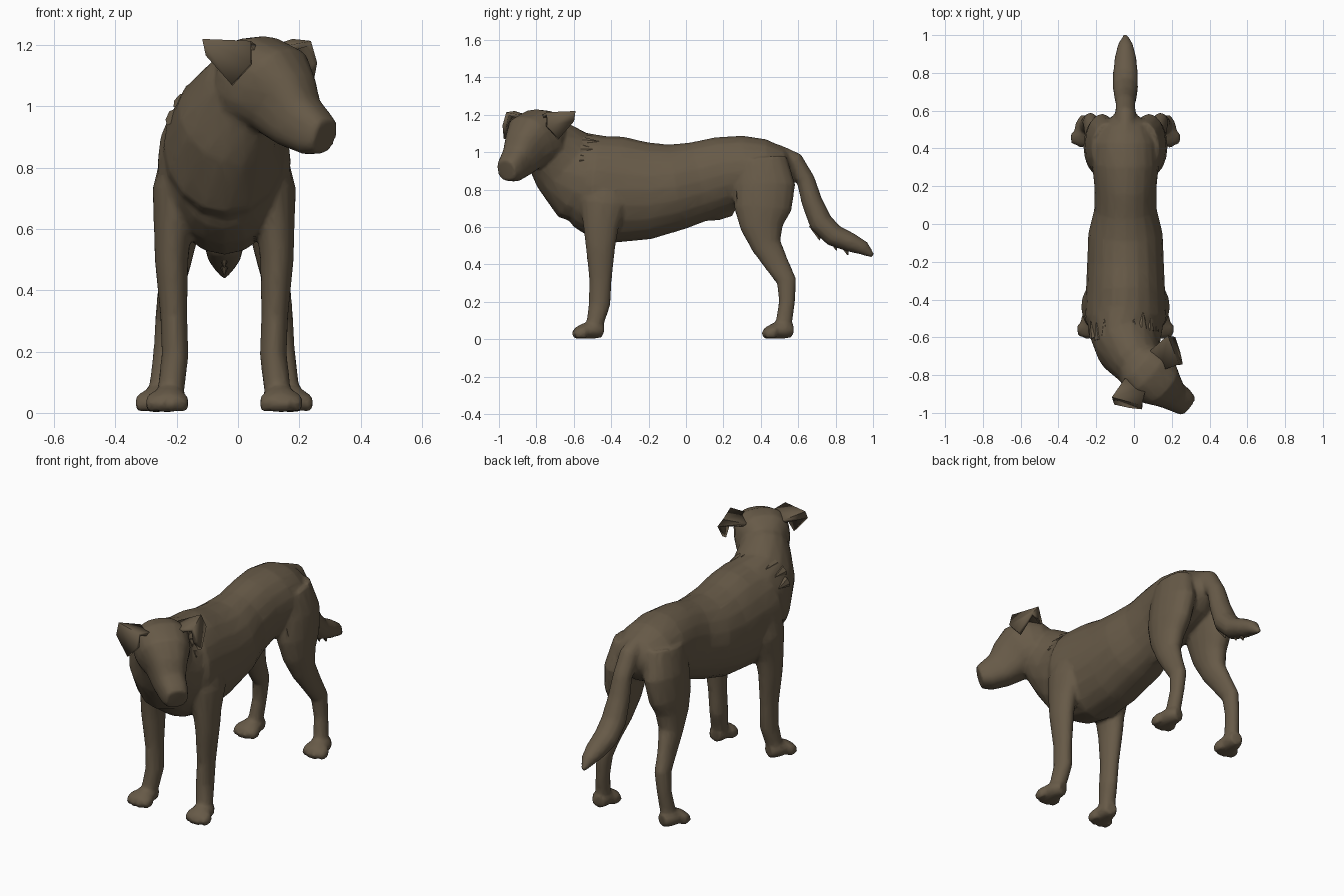
import bpy, bmesh, math, random
from mathutils import Vector

random.seed(4)
CX = -0.045                     # middle plane of the trunk
fur = bpy.data.materials.new("brown fur")
fur.diffuse_color = (0.135, 0.102, 0.064, 1)


def loft(bm, stations, ref, n=16, power=1.0):
    """Closed tube through (x, y, z, half width, half depth) stations; power < 1 is boxier."""
    def bend(v):
        return math.copysign(abs(v) ** power, v)
    pts = [Vector(s[:3]) for s in stations]
    rings = []
    for i, s in enumerate(stations):
        t = (pts[min(i + 1, len(pts) - 1)] - pts[max(i - 1, 0)]).normalized()
        side = t.cross(Vector(ref)).normalized()
        up = side.cross(t)
        rings.append([bm.verts.new(pts[i] + side * s[3] * bend(math.cos(a)) + up * s[4] * bend(math.sin(a)))
                      for a in (2 * math.pi * k / n for k in range(n))])
    for a, b in zip(rings, rings[1:]):
        for k in range(n):
            bm.faces.new((a[k], a[(k + 1) % n], b[(k + 1) % n], b[k]))
    bm.faces.new(rings[0][::-1])
    bm.faces.new(rings[-1])


def finish(name, bm):
    bmesh.ops.recalc_face_normals(bm, faces=bm.faces)
    me = bpy.data.meshes.new(name)
    bm.to_mesh(me)
    bm.free()
    me.materials.append(fur)
    ob = bpy.data.objects.new(name, me)
    bpy.context.collection.objects.link(ob)
    return ob


def smooth(ob, angle=40):
    bpy.ops.object.select_all(action='DESELECT')
    ob.select_set(True)
    bpy.context.view_layer.objects.active = ob
    bpy.ops.object.shade_smooth_by_angle(angle=math.radians(angle))


def fuse(ob, voxel, rounds, ratio):
    m = ob.modifiers.new("fuse", 'REMESH')
    m.mode, m.voxel_size, m.use_smooth_shade = 'VOXEL', voxel, True
    m = ob.modifiers.new("soften", 'SMOOTH')
    m.iterations, m.factor = rounds, 0.5
    m = ob.modifiers.new("reduce", 'DECIMATE')
    m.ratio = ratio


bm = bmesh.new()

# trunk: y, top, bottom, half width
trunk = [(-0.66, 0.96, 0.68, 0.10), (-0.60, 1.04, 0.60, 0.17), (-0.50, 1.09, 0.55, 0.218),
         (-0.36, 1.085, 0.515, 0.21), (-0.2, 1.055, 0.535, 0.203), (-0.05, 1.045, 0.585, 0.197),
         (0.08, 1.06, 0.635, 0.165), (0.2, 1.085, 0.68, 0.165), (0.32, 1.09, 0.71, 0.178),
         (0.43, 1.07, 0.74, 0.17), (0.52, 1.025, 0.78, 0.13), (0.58, 0.96, 0.84, 0.06)]
loft(bm, [(CX, y, (t + b) / 2, w, (t - b) / 2) for y, t, b, w in trunk], (0, 0, 1), 20)

# neck turning towards the head
loft(bm, [(CX, -0.42, 0.82, 0.21, 0.24), (CX, -0.56, 0.87, 0.198, 0.25),
          (-0.03, -0.66, 0.955, 0.168, 0.20), (0.02, -0.74, 1.04, 0.135, 0.16),
          (0.06, -0.79, 1.07, 0.12, 0.13)], (0, 0, 1))

# head and muzzle
loft(bm, [(-0.02, -0.71, 1.10, 0.085, 0.085), (0.015, -0.74, 1.095, 0.13, 0.13),
          (0.06, -0.78, 1.085, 0.148, 0.15), (0.115, -0.83, 1.06, 0.136, 0.15),
          (0.15, -0.86, 1.01, 0.106, 0.128), (0.195, -0.90, 0.952, 0.084, 0.098),
          (0.25, -0.935, 0.916, 0.073, 0.08), (0.285, -0.962, 0.902, 0.06, 0.058)],
     (0, 0, 1), 20, 0.8)

# legs, mirrored over the middle plane
fore = [(0.13, -0.42, 0.86, 0.07, 0.13), (0.15, -0.44, 0.72, 0.085, 0.13),
        (0.168, -0.455, 0.60, 0.062, 0.095), (0.172, -0.457, 0.5, 0.055, 0.08),
        (0.165, -0.457, 0.32, 0.044, 0.06), (0.16, -0.462, 0.19, 0.044, 0.058),
        (0.172, -0.485, 0.09, 0.044, 0.047), (0.178, -0.49, 0.04, 0.04, 0.04)]
hind = [(0.10, 0.40, 0.96, 0.08, 0.14), (0.125, 0.42, 0.82, 0.09, 0.165),
        (0.14, 0.41, 0.70, 0.083, 0.155), (0.15, 0.405, 0.60, 0.07, 0.115),
        (0.16, 0.43, 0.50, 0.055, 0.08), (0.175, 0.487, 0.40, 0.042, 0.064),
        (0.185, 0.538, 0.31, 0.04, 0.053), (0.195, 0.54, 0.2, 0.036, 0.043),
        (0.205, 0.525, 0.1, 0.038, 0.044), (0.21, 0.51, 0.04, 0.04, 0.04)]
paw = [(-0.01, 0.07, 0.045, 0.035, 0.035), (0, 0.03, 0.05, 0.052, 0.046),
       (0.005, -0.03, 0.044, 0.06, 0.042), (0.01, -0.075, 0.031, 0.056, 0.03)]
for side in (-1, 1):
    for leg, px, py in ((fore, 0.178, -0.515), (hind, 0.212, 0.50)):
        loft(bm, [(CX + side * x, y, z, w, d) for x, y, z, w, d in leg], (0, 1, 0))
        loft(bm, [(CX + side * (px + x), py + y, z, w, d) for x, y, z, w, d in paw], (0, 0, 1))
        # toes
        for k in range(4):
            tx = CX + side * (px + 0.008 + (k - 1.5) * 0.034)
            ty = py - 0.07 + 0.014 * abs(k - 1.5)
            loft(bm, [(tx, ty + 0.03, 0.035, 0.018, 0.034), (tx, ty, 0.032, 0.02, 0.031),
                      (tx, ty - 0.027, 0.02, 0.014, 0.02)], (0, 0, 1), 8)

# belly bump
loft(bm, [(CX, 0.08, 0.66, 0.03, 0.03), (CX, 0.17, 0.675, 0.04, 0.04),
          (CX, 0.25, 0.69, 0.03, 0.03)], (0, 0, 1), 10)

# tail
loft(bm, [(CX, 0.47, 1.0, 0.05, 0.05), (CX, 0.575, 0.945, 0.055, 0.06), (CX, 0.64, 0.85, 0.052, 0.05),
          (CX, 0.672, 0.74, 0.06, 0.056), (CX, 0.72, 0.625, 0.067, 0.064), (CX, 0.79, 0.555, 0.067, 0.06),
          (CX, 0.88, 0.518, 0.058, 0.052), (CX, 0.95, 0.487, 0.04, 0.038), (CX, 1.0, 0.445, 0.01, 0.012)],
     (0, 0, 1), 12)
body = finish("body", bm)
fuse(body, 0.011, 3, 0.2)
smooth(body, 50)

# folded ears lying against the skull, the second reflected across the middle plane of the head
c, n = Vector((0.06, -0.78, 0)), Vector((0.67, 0.74, 0)).normalized()
ear = [Vector(p) for p in ((0.145, -0.775, 1.185), (0.09, -0.67, 1.18), (0.178, -0.60, 1.215),
                           (0.232, -0.745, 1.205), (0.21, -0.605, 1.165), (0.235, -0.682, 1.07),
                           (0.248, -0.745, 1.14))]
bm = bmesh.new()
for flip in (False, True):
    v = [bm.verts.new(p - 2 * (p - c).dot(n) * n if flip else p) for p in ear]
    bm.faces.new([v[i] for i in (0, 1, 2, 3)])
    bm.faces.new([v[i] for i in (3, 2, 4, 5, 6)])
    bm.faces.new([v[i] for i in (1, 4, 2)])          # closed back of the fold
ears = finish("ears", bm)
m = ears.modifiers.new("thickness", 'SOLIDIFY')
m.thickness, m.offset = 0.022, 0
smooth(ears, 30)

# pointed tufts: tail fringe and ruff
bm = bmesh.new()
for y, z in ((0.71, 0.575), (0.80, 0.52), (0.86, 0.495)):
    loft(bm, [(CX, y - 0.02, z + 0.04, 0.035, 0.04), (CX, y + 0.005, z - 0.045, 0.003, 0.003)], (0, 1, 0), 6)
for k in range(9):
    a = math.radians(-64 + 16 * k)
    x, z = -0.055 + 0.195 * math.sin(a), 0.86 + 0.24 * math.cos(a)
    y = -0.59 + random.uniform(-0.03, 0.04)
    loft(bm, [(x * 0.95, y, z, 0.03, 0.015), (x, y + 0.09, z - 0.005, 0.002, 0.002)],
         (math.sin(a), 0, math.cos(a)), 6)
tufts = finish("fur_tufts", bm)
smooth(tufts, 40)
